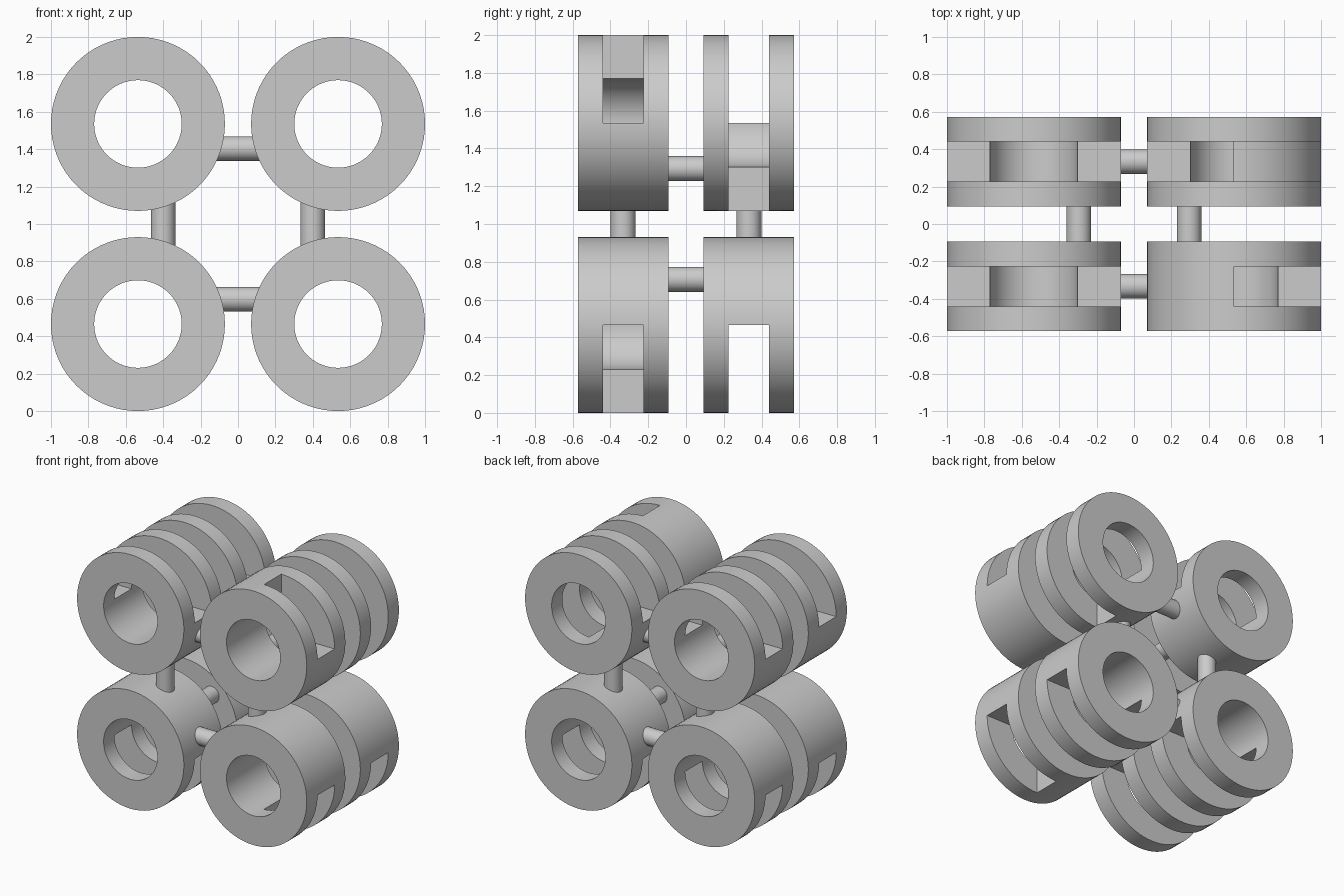
import bpy, bmesh, math
from mathutils import Vector

cube = bpy.data.objects.get("Cube")
if cube:
    bpy.data.objects.remove(cube, do_unlink=True)

# One neutral grey for everything
grey = bpy.data.materials.new("plain_grey")
grey.use_nodes = True
colour = (0.6, 0.6, 0.6, 1)
grey.diffuse_color = colour
grey.node_tree.nodes["Principled BSDF"].inputs["Base Color"].default_value = colour

OUTER, INNER = 0.465, 0.234     # ring radii
HALF, SLOT = 0.24, 0.107        # half length of a ring, half width of its slot
CX, CY, MID = 0.535, 0.333, 1.0  # ring centres, mid height
OFFSET = 0.535                  # ring height above or below the middle
SEGMENTS = 72
LAYERS = (-HALF, -SLOT, SLOT, HALF)


def finish(obj):
    obj.data.materials.append(grey)
    bpy.ops.object.select_all(action='DESELECT')
    obj.select_set(True)
    bpy.context.view_layer.objects.active = obj
    bpy.ops.object.shade_smooth_by_angle(angle=math.radians(30))


def slotted_ring(name, centre, cut):
    """Thick tube along y whose middle layer lacks the quadrants in cut."""
    bm = bmesh.new()

    def point(i, j, r):
        a = math.tau * i / SEGMENTS
        return bm.verts.new((r * math.cos(a), LAYERS[j], r * math.sin(a)))

    def solid(i, j):
        if j not in (0, 1, 2):
            return False
        return j != 1 or (i % SEGMENTS) * 4 // SEGMENTS not in cut

    def face(*corners):
        bm.faces.new([point(*c) for c in corners])

    for i in range(SEGMENTS):
        for j in range(3):
            if not solid(i, j):
                continue
            k = i + 1
            for r in (OUTER, INNER):
                face((i, j, r), (k, j, r), (k, j + 1, r), (i, j + 1, r))
            for side, layer in ((j - 1, j), (j + 1, j + 1)):
                if not solid(i, side):
                    face((i, layer, OUTER), (k, layer, OUTER),
                         (k, layer, INNER), (i, layer, INNER))
            for side, edge in ((i - 1, i), (i + 1, k)):
                if not solid(side, j):
                    face((edge, j, OUTER), (edge, j + 1, OUTER),
                         (edge, j + 1, INNER), (edge, j, INNER))
    bmesh.ops.remove_doubles(bm, verts=bm.verts, dist=0.0001)
    bmesh.ops.recalc_face_normals(bm, faces=bm.faces)
    mesh = bpy.data.meshes.new(name)
    bm.to_mesh(mesh)
    bm.free()
    obj = bpy.data.objects.new(name, mesh)
    obj.location = centre
    bpy.context.collection.objects.link(obj)
    finish(obj)


def rod(name, centre, axis, length):
    bpy.ops.mesh.primitive_cylinder_add(vertices=32, radius=0.066, depth=length, location=centre)
    obj = bpy.context.object
    obj.name = name
    obj.rotation_euler = Vector(axis).to_track_quat('Z', 'Y').to_euler()
    finish(obj)


# Quadrants: 0 = left upper, 1 = right upper, 2 = right lower, 3 = left lower
SLOTS = {
    "upper_left_front": (0,), "upper_left_back": (0, 1, 3),
    "upper_right_front": (0, 1), "upper_right_back": (0, 1),
    "lower_left_front": (3,), "lower_left_back": (2, 3),
    "lower_right_front": (2, 3), "lower_right_back": (2, 3),
}
LEVEL = {"upper": 1, "lower": -1}
SIDE = {"left": 1, "right": -1}
DEPTH = {"front": -1, "back": 1}

# Eight rings
for key, cut in SLOTS.items():
    level, side, depth = key.split("_")
    slotted_ring(key + "_ring",
                 (SIDE[side] * CX, DEPTH[depth] * CY, MID + LEVEL[level] * OFFSET), cut)

# Twelve connecting rods, four along each axis
for depth, y in DEPTH.items():
    for level, z in LEVEL.items():
        rod(f"{level}_{depth}_cross_rod", (0, y * CY, MID + z * 0.403), (1, 0, 0), 0.4)
    for side, x in SIDE.items():
        rod(f"{side}_{depth}_upright_rod", (x * 0.4, y * CY, MID), (0, 0, 1), 0.4)
for level, z in LEVEL.items():
    for side, x in SIDE.items():
        rod(f"{level}_{side}_long_rod", (x * 0.295, 0, MID + z * 0.293), (0, 1, 0), 0.3)
